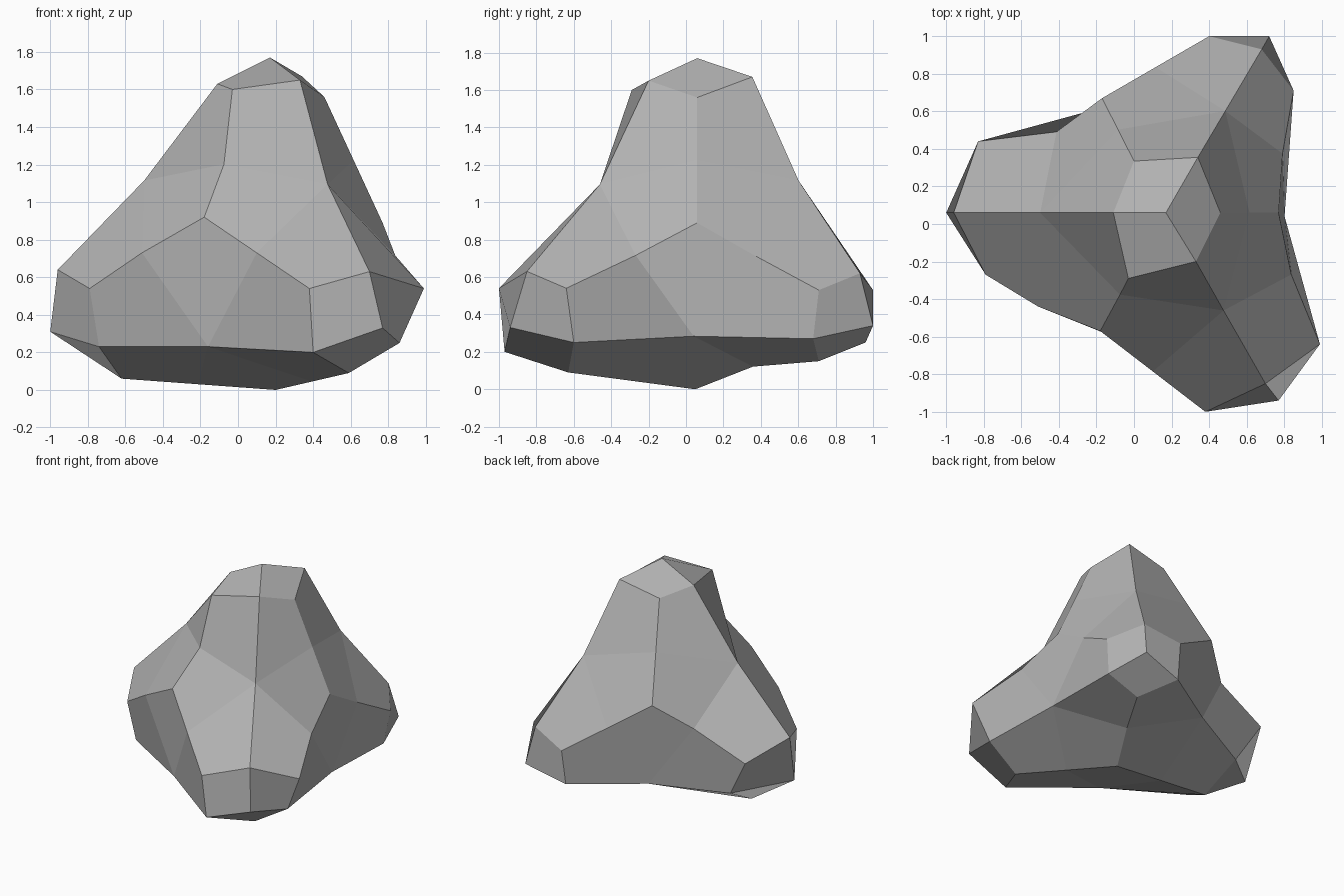
import bpy
import bmesh
from itertools import combinations
from mathutils import Vector

cube = bpy.data.objects.get("Cube")
if cube:
    bpy.data.objects.remove(cube, do_unlink=True)

CENTRE = Vector((0.17, 0.06, 0.73))
TOP, SIDE, FRONT, BACK = LOBES = range(4)

# Blunt end of each lobe
tip = {TOP: (0.17, 0.06, 1.77), SIDE: (-1, 0.06, 0.31),
       FRONT: (0.77, -0.94, 0.33), BACK: (0.72, 1, 0.34)}

# Shoulder of a lobe on the ridge toward another lobe
shoulder = {
    (TOP, SIDE): (-0.11, 0.06, 1.63), (TOP, FRONT): (0.33, -0.2, 1.65),
    (TOP, BACK): (0.34, 0.355, 1.67),
    (SIDE, TOP): (-0.96, 0.06, 0.64), (SIDE, FRONT): (-0.74, -0.23, 0.23),
    (SIDE, BACK): (-0.65, 0.37, 0.23),
    (FRONT, TOP): (0.7, -0.85, 0.63), (FRONT, SIDE): (0.4, -0.97, 0.2),
    (FRONT, BACK): (0.86, -0.6, 0.25),
    (BACK, TOP): (0.68, 0.93, 0.62), (BACK, SIDE): (0.39, 0.96, 0.25),
    (BACK, FRONT): (0.81, 0.68, 0.27),
}

# Corner of a lobe on the broad side that faces away from another lobe
corner = {
    (TOP, SIDE): (0.46, 0.06, 1.56), (TOP, FRONT): (0, 0.335, 1.6),
    (TOP, BACK): (-0.03, -0.29, 1.6),
    (SIDE, TOP): (-0.62, 0.06, 0.06), (SIDE, FRONT): (-0.83, 0.44, 0.54),
    (SIDE, BACK): (-0.79, -0.27, 0.54),
    (FRONT, TOP): (0.59, -0.63, 0.09), (FRONT, SIDE): (0.99, -0.64, 0.54),
    (FRONT, BACK): (0.38, -1, 0.54),
    (BACK, TOP): (0.565, 0.71, 0.15), (BACK, SIDE): (0.85, 0.71, 0.53),
    (BACK, FRONT): (0.4, 1, 0.53),
}

# Middle of the broad side opposite each lobe
middle = {TOP: (0.2, 0.05, 0), SIDE: (0.77, 0.06, 0.89),
          FRONT: (-0.17, 0.67, 0.915), BACK: (-0.18, -0.57, 0.92)}

# How far the halfway points sink toward the centre
saddle_pull = {(TOP, FRONT): 0.89, (TOP, BACK): 0.93, (SIDE, FRONT): 0.97}
crease_pull = {(TOP, BACK): 0.89, (SIDE, BACK): 1.04, (SIDE, FRONT): 0.87,
               (FRONT, SIDE): 0.94, (BACK, SIDE): 0.97, (BACK, TOP): 0.93}


def halfway(a, b, pull):
    return CENTRE + ((Vector(a) + Vector(b)) / 2 - CENTRE) * pull


bm = bmesh.new()


def add_points(points):
    return {key: bm.verts.new(co) for key, co in points.items()}


saddle = {(i, j): halfway(shoulder[i, j], shoulder[j, i], saddle_pull.get((i, j), 0.95))
          for i, j in combinations(LOBES, 2)}
crease = {(i, k): halfway(corner[i, k], middle[k], crease_pull.get((i, k), 1))
          for i, k in corner}
T, A, B, F, E, M = map(add_points, (tip, shoulder, corner, middle, saddle, crease))

# Each broad side: blunt ends, flanks and centre panels
for k in LOBES:
    rim = [i for i in LOBES if i != k]
    for i in rim:
        j, n = [o for o in rim if o != i]
        bm.faces.new((T[i], A[i, j], B[i, k], A[i, n]))
    for i, j in combinations(rim, 2):
        mid = E[i, j]
        bm.faces.new((B[i, k], A[i, j], mid, M[i, k]))
        bm.faces.new((B[j, k], A[j, i], mid, M[j, k]))
        bm.faces.new((mid, M[i, k], F[k], M[j, k]))
bmesh.ops.recalc_face_normals(bm, faces=bm.faces)

mesh = bpy.data.meshes.new("rock")
bm.to_mesh(mesh)
bm.free()
rock = bpy.data.objects.new("rock", mesh)
bpy.context.collection.objects.link(rock)

# Plain grey stone
stone = bpy.data.materials.new("grey stone")
stone.use_nodes = True
grey = (0.45, 0.45, 0.45, 1)
stone.diffuse_color = grey
stone.node_tree.nodes["Principled BSDF"].inputs["Base Color"].default_value = grey
mesh.materials.append(stone)
